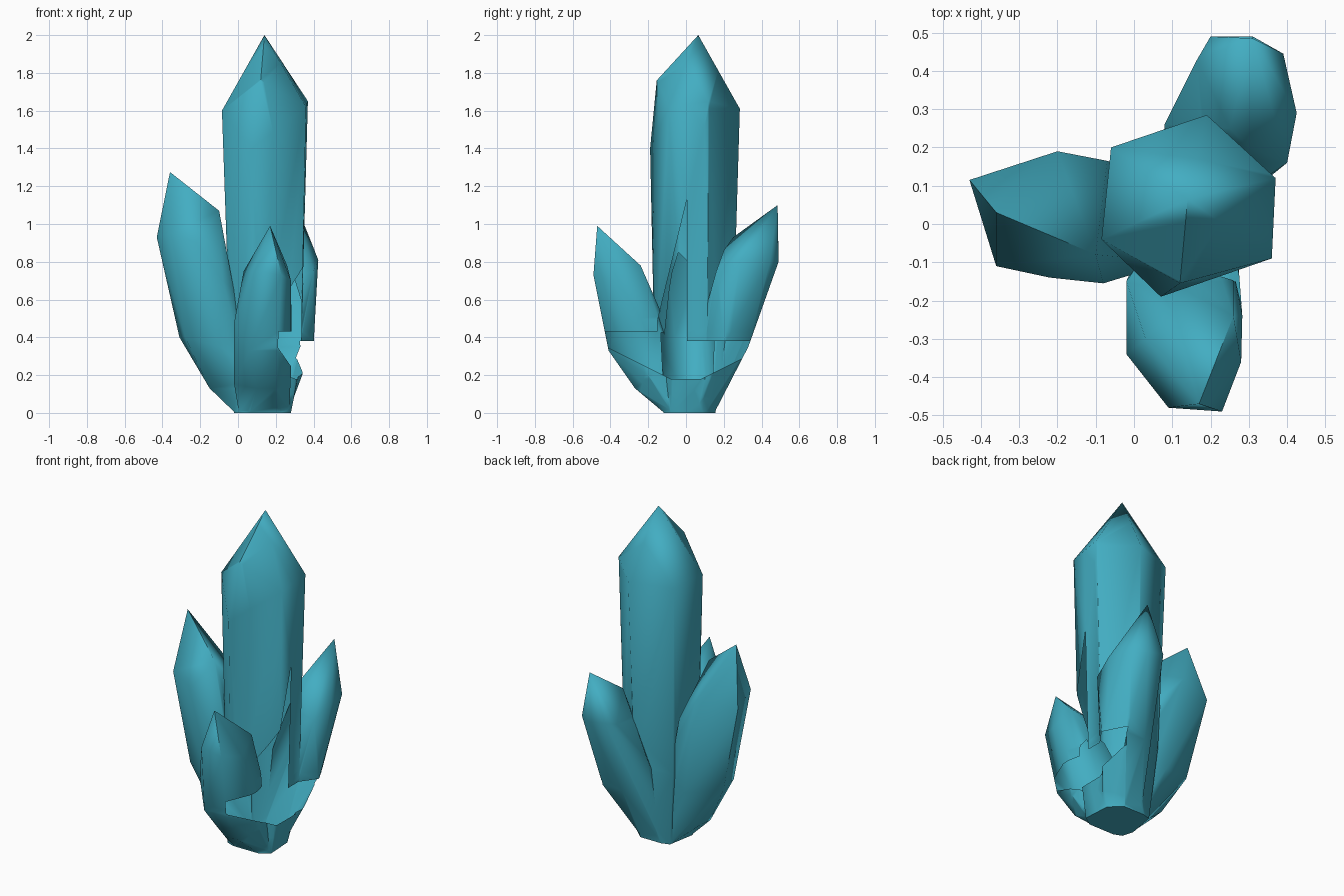
import bpy, bmesh, math
from mathutils import Vector

if "Cube" in bpy.data.objects:
    bpy.data.objects.remove(bpy.data.objects["Cube"])

teal = bpy.data.materials.new("teal crystal")
teal.diffuse_color = (0.055, 0.42, 0.54, 1)
teal.use_nodes = True
teal.node_tree.nodes["Principled BSDF"].inputs["Base Color"].default_value = teal.diffuse_color


def crystal(name, points):
    """A faceted convex crystal spanning its corner points."""
    bm = bmesh.new()
    for p in points:
        bm.verts.new(p)
    bmesh.ops.convex_hull(bm, input=bm.verts)
    loose = [v for v in bm.verts if not v.link_faces]
    bmesh.ops.delete(bm, geom=loose, context='VERTS')
    bmesh.ops.recalc_face_normals(bm, faces=bm.faces)
    me = bpy.data.meshes.new(name)
    bm.to_mesh(me)
    bm.free()
    me.materials.append(teal)
    ob = bpy.data.objects.new(name, me)
    bpy.context.collection.objects.link(ob)
    return ob


# tall centre crystal: tip, shoulders, lower ring, foot
main = crystal("crystal_cluster", [
    (.14, .065, 2),
    (-.06, .2, 1.6), (.19, .285, 1.61), (.37, .12, 1.65), (.36, -.09, 1.62),
    (.12, -.155, 1.76), (-.085, -.04, 1.6), (.07, -.19, 1.4),
    (-.045, -.04, .45), (-.03, .17, .45), (.17, .25, .45), (.335, .11, .4),
    (.335, -.08, .4), (.07, -.17, .45), (.32, .1, .2), (.315, -.07, .18),
    (-.02, -.03, 0), (0, -.1, 0), (.01, .14, 0), (.06, .155, 0), (.2, .155, 0),
    (.27, .09, 0), (.28, -.08, 0), (.22, -.12, 0), (.05, -.12, 0)])

# leaning side crystals
left = crystal("left_crystal", [
    (-.36, .03, 1.275),
    (-.43, .115, .93), (-.36, -.11, .95), (-.2, .19, .95), (-.07, .165, .8),
    (-.1, -.08, 1.07), (-.22, -.14, .9), (-.08, -.155, .7),
    (-.31, .08, .4), (-.28, -.06, .4), (-.1, -.14, .35), (-.1, .16, .35),
    (-.15, -.02, .13), (-.14, .07, .13),
    (-.015, -.03, 0), (.01, .12, 0), (.1, .12, 0), (.1, -.1, 0)])

front = crystal("front_crystal", [
    (.17, -.47, .99),
    (.09, -.48, .75), (.23, -.49, .73), (.28, -.36, .7), (.26, -.24, .78),
    (.03, -.3, .75), (.1, -.23, .75),
    (-.02, -.34, .48), (-.02, -.15, .48), (.283, -.24, .5), (.26, -.13, .45),
    (.06, -.41, .33), (.21, -.41, .33), (-.02, -.2, .15), (.1, -.27, .13),
    (.2, -.27, .13), (.28, -.2, .2),
    (.005, -.09, 0), (.06, -.115, 0), (.21, -.115, 0), (.27, -.07, 0), (.15, .1, 0)])

back = crystal("back_crystal", [
    (.31, .485, 1.1),
    (.2, .49, .82), (.31, .49, .8), (.39, .445, .8), (.425, .29, .81),
    (.4, .16, .75), (.25, .25, .93), (.165, .43, .8), (.3, .2, .86),
    (.08, .26, .55), (.4, .2, .36), (.33, .33, .35), (.2, .33, .35),
    (.1, .22, .3), (.325, .12, .2),
    (.265, .05, 0), (.24, .11, 0), (.19, .15, 0), (.07, .14, 0), (.1, -.05, 0)])

# fuse the crystals into one shell
bpy.context.view_layer.objects.active = main
for other in (left, front, back):
    mod = main.modifiers.new("fuse", 'BOOLEAN')
    mod.operation = 'UNION'
    mod.solver = 'EXACT'
    mod.object = other
    bpy.ops.object.modifier_apply(modifier=mod.name)
    bpy.data.objects.remove(other)

# broken opening on the right side: cut along its edges, then drop the faces
bm = bmesh.new()
bm.from_mesh(main.data)
bmesh.ops.triangulate(bm, faces=bm.faces)
cuts = [((0, -.15, 0), (0, 1, 0)), ((0, .005, 0), (0, 1, 0)),
        ((0, -.16, .45), (0, -.66, .16)), ((0, 0, .43), (0, 0, 1)),
        ((0, 0, .38), (0, 0, 1)),
        ((0, -.08, .18), (0, .5, 1)), ((0, .08, .18), (0, -.5, 1)),
        ((0, 0, .18), (0, 0, 1))]
for co, no in cuts:
    faces = [f for f in bm.faces if f.normal.x > .1
             and f.calc_center_median().x > .1]
    geom = set(faces)
    for f in faces:
        geom.update(f.edges)
        geom.update(f.verts)
    bmesh.ops.bisect_plane(bm, geom=list(geom), dist=1e-5,
                           plane_co=co, plane_no=Vector(no).normalized())
bmesh.ops.triangulate(bm, faces=bm.faces)


def in_opening(f):
    c = f.calc_center_median()
    if f.normal.x < .1 or c.x < .17:
        return False
    rim = .18 + .5 * max(0, abs(c.y) - .08)
    if c.y < -.15:
        top = .43
    elif c.y < .005:
        top = .45 + (c.y + .16) * .66 / .16
    else:
        top = .38
    return rim < c.z < top


bmesh.ops.delete(bm, geom=[f for f in bm.faces if in_opening(f)], context='FACES')
bm.to_mesh(main.data)
bm.free()

# soft facets, sharp ridges
for ob in bpy.context.selected_objects:
    ob.select_set(False)
main.select_set(True)
bpy.context.view_layer.objects.active = main
bpy.ops.object.shade_smooth_by_angle(angle=math.radians(68))
